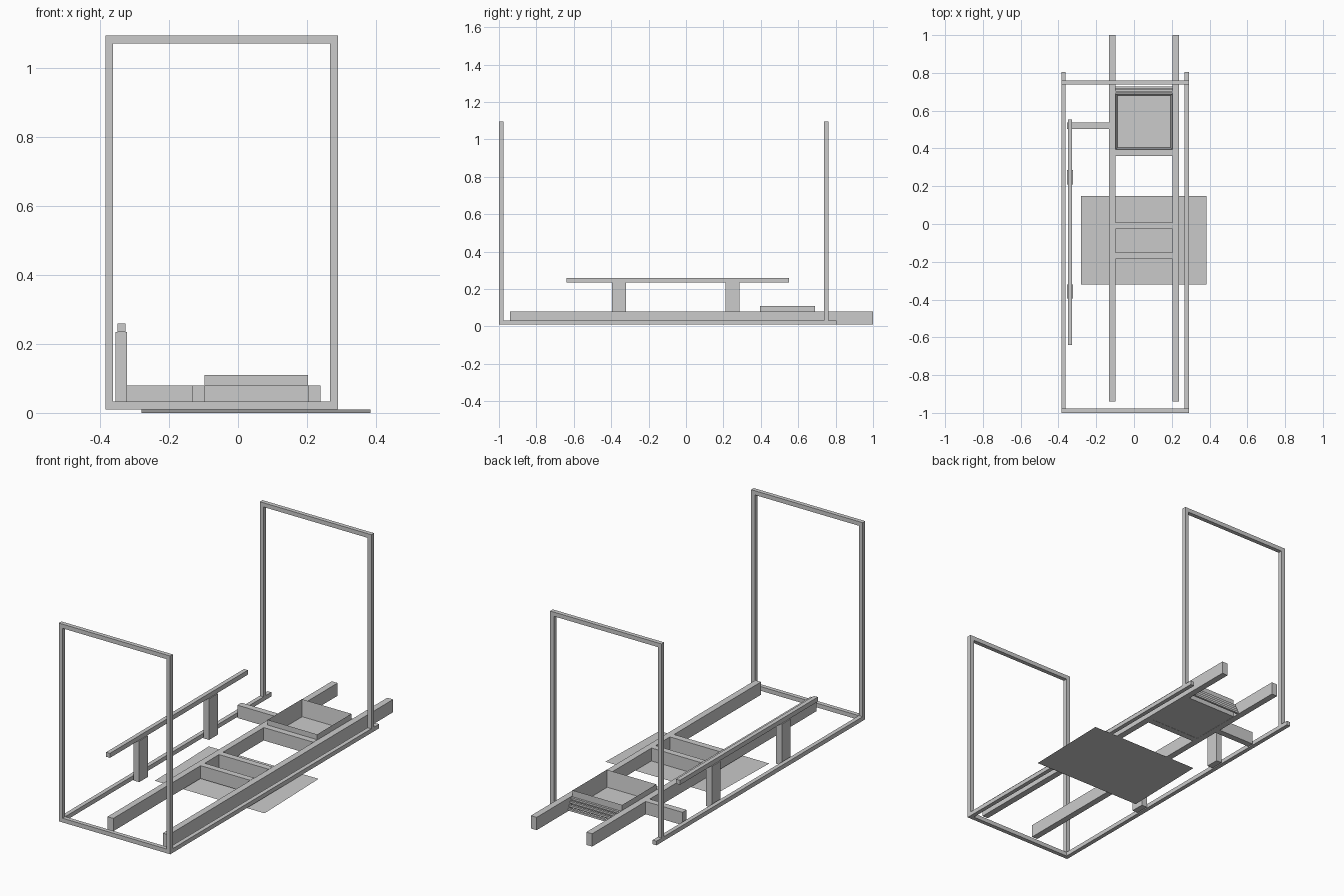
import bpy, bmesh

if "Cube" in bpy.data.objects:
    bpy.data.objects.remove(bpy.data.objects["Cube"])


def box(name, x, y, z):
    """Axis-aligned bar from (min, max) ranges."""
    bm = bmesh.new()
    bmesh.ops.create_cube(bm, size=1)
    for v in bm.verts:
        v.co = [r[0] if c < 0 else r[1] for c, r in zip(v.co, (x, y, z))]
    return finish(name, bm)


def finish(name, bm):
    mesh = bpy.data.meshes.new(name)
    bm.to_mesh(mesh)
    bm.free()
    ob = bpy.data.objects.new(name, mesh)
    bpy.context.collection.objects.link(ob)
    return ob


# Outer tube frame: floor tubes, two hoops, front sill
L, R, T = -0.385, 0.29, 0.023
for side, x in (("left", (L, L + T)), ("right", (R - T, R))):
    box(f"floor_tube_{side}", x, (-0.977, 0.805), (0.01, 0.033))
    box(f"front_post_{side}", x, (-1.0, -0.977), (0.01, 1.072))
    box(f"rear_post_{side}", x, (0.738, 0.761), (0.033, 1.072))
box("front_sill", (L + T, R - T), (-1.0, -0.977), (0.01, 0.033))
box("front_top_bar", (L, R), (-1.0, -0.977), (1.072, 1.095))
box("rear_top_bar", (L, R), (0.738, 0.761), (1.072, 1.095))

# Ladder chassis: long rails and cross members
Z = (0.01, 0.08)
box("chassis_rail_left", (-0.132, -0.097), (-0.94, 1.0), Z)
box("chassis_rail_right", (0.204, 0.239), (-0.94, 1.0), Z)
for i, y in enumerate((-0.186, -0.027, 0.36)):
    box(f"cross_member_{i}", (-0.097, 0.204), (y, y + 0.035), (0.01, 0.081))
box("side_arm", (-0.355, -0.132), (0.502, 0.537), Z)

# Stepped slats behind the tray
for i in range(4):
    y, z = 0.717 - i * 0.008, 0.014 + i * 0.017
    box(f"rear_slat_{i}", (-0.097, 0.204), (y, y + 0.012), (z, z + 0.011))

# Open tray: inset top face pushed down
tray = box("open_tray", (-0.097, 0.203), (0.395, 0.69), (0.011, 0.11))
bm = bmesh.new()
bm.from_mesh(tray.data)
bm.normal_update()
top = max(bm.faces, key=lambda f: f.calc_center_median().z)
bmesh.ops.inset_region(bm, faces=[top], thickness=0.013)
bmesh.ops.translate(bm, verts=top.verts, vec=(0, 0, -0.09))
bm.to_mesh(tray.data)
bm.free()

# Side handrail on two uprights
for side, y in (("front", -0.395), ("rear", 0.21)):
    box(f"handrail_upright_{side}", (-0.356, -0.322), (y, y + 0.075), (0.01, 0.235))
box("handrail", (-0.35, -0.327), (-0.64, 0.552), (0.235, 0.26))

# Thin, slightly tilted floor sheet
bm = bmesh.new()
bm.faces.new([bm.verts.new(c) for c in (
    (-0.28, -0.32, 0), (-0.28, 0.147, 0.01), (0.385, 0.147, 0.01), (0.385, -0.32, 0))])
finish("floor_sheet", bm)
